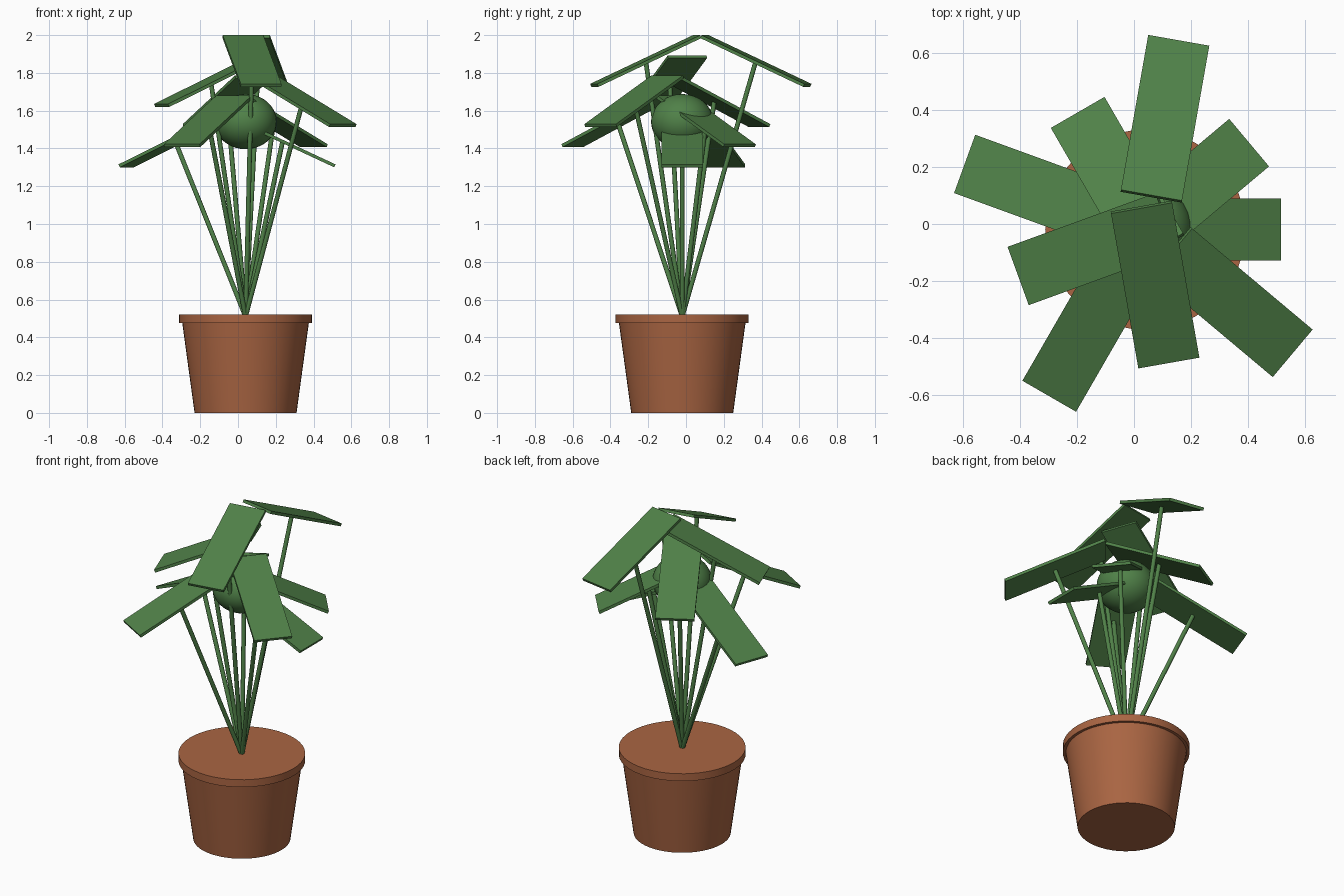
import bpy, math
from mathutils import Vector, Matrix

if "Cube" in bpy.data.objects:
    bpy.data.objects.remove(bpy.data.objects["Cube"])

CX, CY = 0.04, -0.02


def material(name, col):
    m = bpy.data.materials.new(name)
    m.diffuse_color = (*col, 1)
    m.use_nodes = True
    m.node_tree.nodes["Principled BSDF"].inputs["Base Color"].default_value = m.diffuse_color
    return m


GREEN = material("leaf_green", (0.08, 0.22, 0.065))
CLAY = material("terracotta", (0.40, 0.13, 0.055))


def finish(name, mat, smooth=False):
    ob = bpy.context.object
    ob.name = name
    ob.data.materials.append(mat)
    if smooth:
        bpy.ops.object.shade_smooth_by_angle(angle=math.radians(50))
    return ob


def cone(name, r1, r2, z1, z2):
    bpy.ops.mesh.primitive_cone_add(vertices=48, radius1=r1, radius2=r2, depth=z2 - z1,
                                    location=(CX, CY, (z1 + z2) / 2))
    finish(name, CLAY, True)


# Pot and rim
cone("pot", 0.27, 0.337, 0, 0.49)
cone("pot_rim", 0.352, 0.352, 0.477, 0.522)

# Rounded core of the foliage
bpy.ops.mesh.primitive_uv_sphere_add(segments=32, ring_count=20, radius=1, location=(CX, CY, 1.542))
bpy.context.object.scale = (0.165, 0.165, 0.146)
bpy.ops.object.transform_apply(location=False, rotation=False, scale=True)
finish("foliage_core", GREEN, True)

# Drooping leaves, each on a straight stem
LEVELS = [0, 1, 4, 2, 0, 3, 1, 4, 2]
FAR = {2, 4, 6, 8}
root = Vector((CX, CY, 0.51))
for i, level in enumerate(LEVELS):
    a = math.radians(40 * i)
    r = 0.396 if i in FAR else 0.196
    tip = Vector((CX + r * math.cos(a), CY + r * math.sin(a), 1.437 + 0.1065 * level))

    bpy.ops.mesh.primitive_cube_add(size=1)
    leaf = finish(f"leaf_{i + 1}", GREEN)
    leaf.data.transform(Matrix.Diagonal((0.61, 0.218, 0.017, 1)))
    leaf.location = tip
    leaf.rotation_euler = (0, math.radians(25), a)

    d = tip - root
    bpy.ops.mesh.primitive_cylinder_add(vertices=12, radius=0.0125, depth=d.length,
                                        location=(root + tip) / 2,
                                        rotation=d.to_track_quat('Z', 'Y').to_euler())
    finish(f"stem_{i + 1}", GREEN, True)
